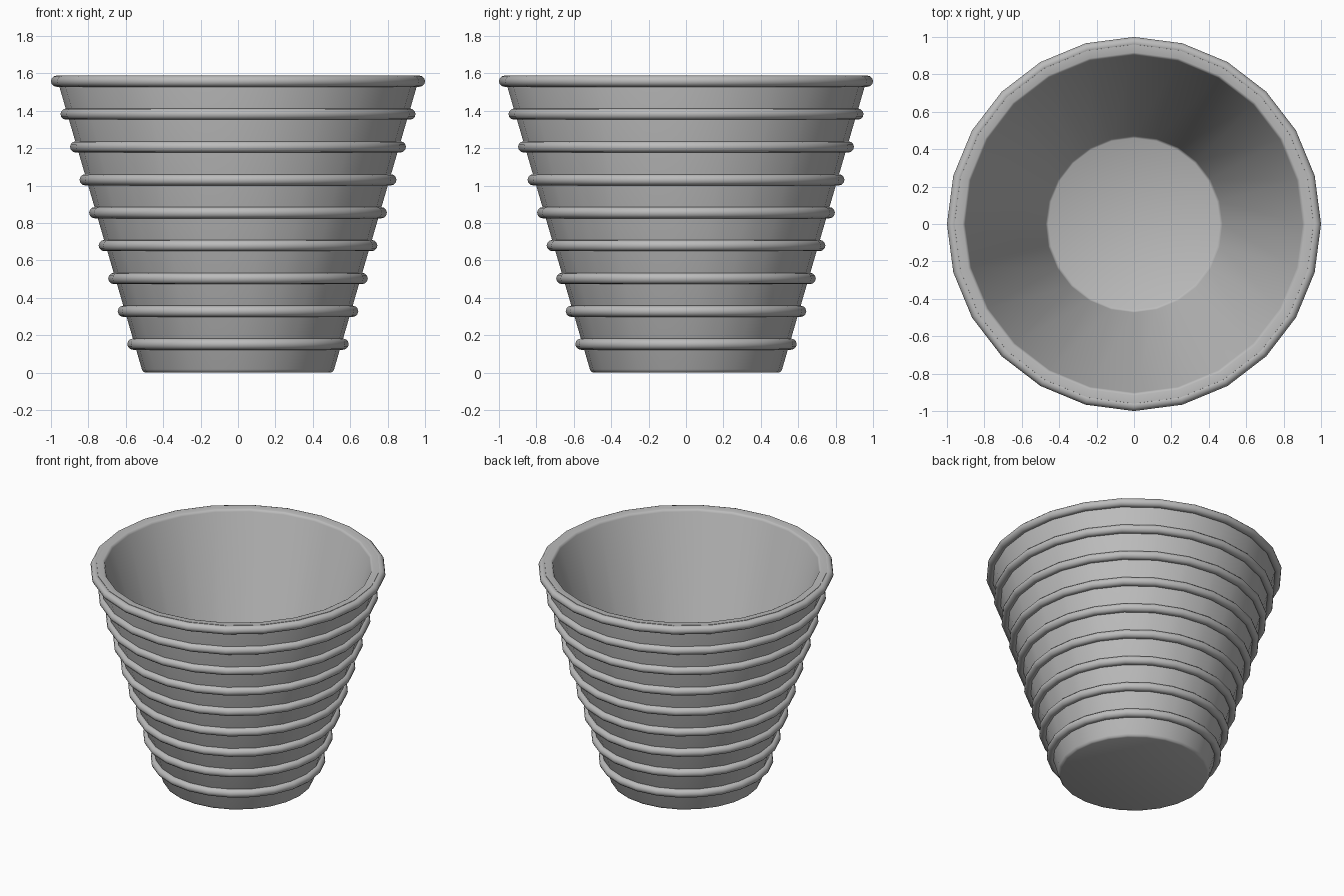
import bpy, math

cube = bpy.data.objects.get("Cube")
if cube:
    bpy.data.objects.remove(cube, do_unlink=True)

SIDES = 24
GREY = (0.5, 0.5, 0.5, 1.0)

grey = bpy.data.materials.new("plain grey")
grey.use_nodes = True
grey.diffuse_color = GREY
grey.node_tree.nodes["Principled BSDF"].inputs["Base Color"].default_value = GREY


def lathe(name, profile, closed=False):
    """Spin an (r, z) profile around z; points at r = 0 become end caps."""
    verts, faces = [], []
    for r, z in profile:
        for i in range(SIDES):
            a = math.tau * i / SIDES
            verts.append((r * math.cos(a), r * math.sin(a), z))
    count = len(profile)
    for k in range(count if closed else count - 1):
        a, b = k * SIDES, (k + 1) % count * SIDES
        for i in range(SIDES):
            j = (i + 1) % SIDES
            faces.append((a + i, a + j, b + j, b + i))
    if not closed:
        faces.append(tuple(reversed(range(SIDES))))
        faces.append(tuple(range((count - 1) * SIDES, count * SIDES)))
    mesh = bpy.data.meshes.new(name)
    mesh.from_pydata(verts, [], faces)
    mesh.materials.append(grey)
    obj = bpy.data.objects.new(name, mesh)
    bpy.context.collection.objects.link(obj)
    bpy.ops.object.select_all(action="DESELECT")
    obj.select_set(True)
    bpy.context.view_layer.objects.active = obj
    bpy.ops.object.shade_smooth_by_angle(angle=math.radians(40))
    return obj


# Tapered hollow cup: base, outer wall, flat rim, inner wall, floor
lathe("cup_body", [
    (0.495, 0.0), (0.507, 0.005), (0.514, 0.018),
    (0.963, 1.555), (0.96, 1.588), (0.917, 1.588), (0.908, 1.584), (0.902, 1.572),
    (0.473, 0.078), (0.468, 0.068), (0.459, 0.063),
])

# Rounded hoops, evenly spaced up the wall; the top one forms the lip
RINGS = 9
for n in range(RINGS):
    t = n / (RINGS - 1)
    radius, height, thick = 0.562 + 0.408 * t, 0.152 + 1.406 * t, 0.03
    section = [(radius + thick * math.cos(math.tau * k / 12),
                height + thick * math.sin(math.tau * k / 12)) for k in range(12)]
    lathe("rim_ring" if n == RINGS - 1 else f"wall_ring_{n + 1}", section, closed=True)
